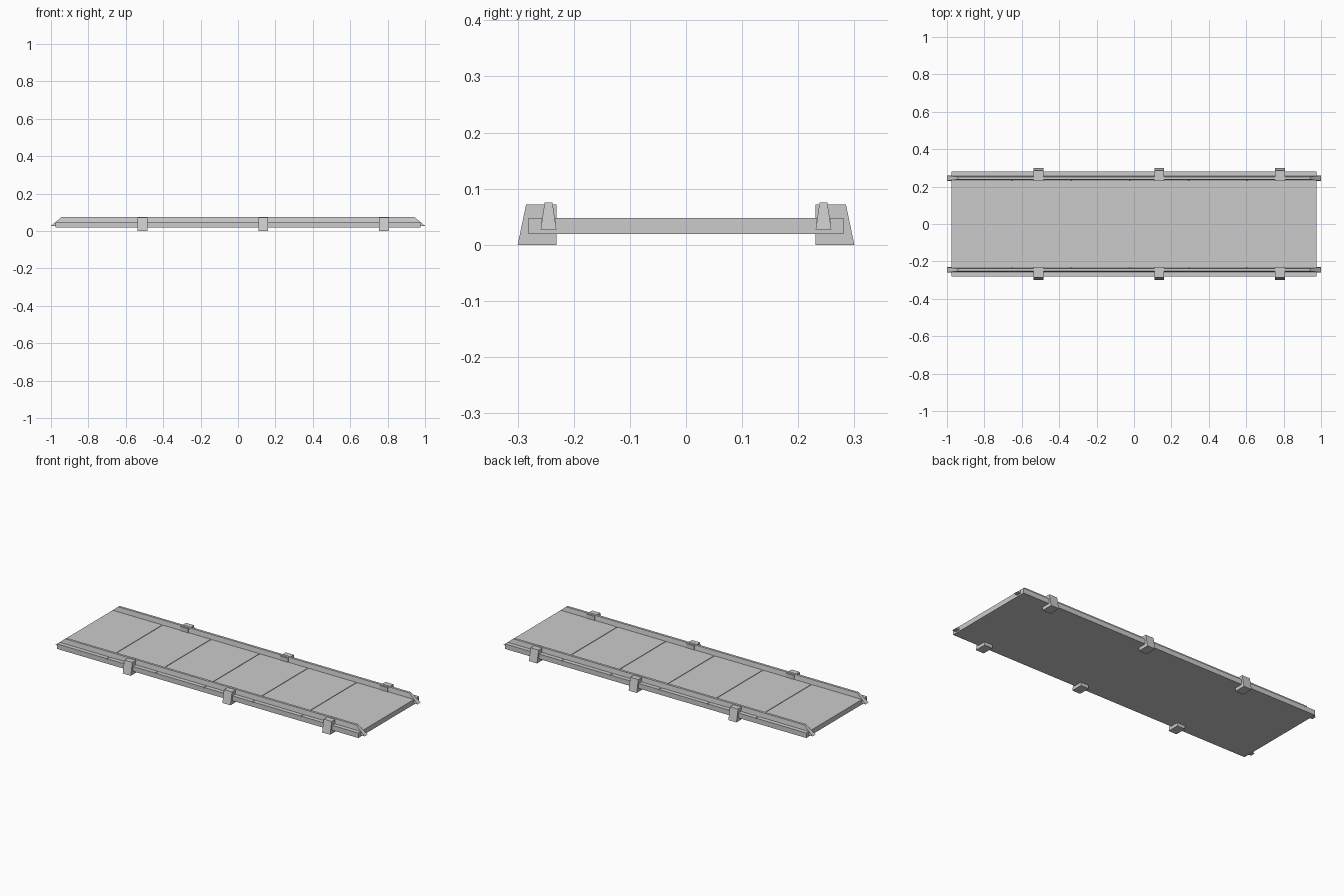
import bpy
import bmesh

if "Cube" in bpy.data.objects:
    bpy.data.objects.remove(bpy.data.objects["Cube"], do_unlink=True)

grey = bpy.data.materials.new("plain_grey")
grey.use_nodes = True
colour = (0.6, 0.6, 0.6, 1)
grey.diffuse_color = colour
grey.node_tree.nodes["Principled BSDF"].inputs["Base Color"].default_value = colour


def finish(name, bm):
    bmesh.ops.recalc_face_normals(bm, faces=bm.faces)
    mesh = bpy.data.meshes.new(name)
    bm.to_mesh(mesh)
    bm.free()
    mesh.materials.append(grey)
    obj = bpy.data.objects.new(name, mesh)
    bpy.context.collection.objects.link(obj)
    return obj


def tapered_block(name, low, high, z0, z1, side):
    """Box whose lower and upper rectangles (x0, x1, y0, y1) may differ."""
    bm = bmesh.new()
    bmesh.ops.create_cube(bm, size=1)
    for v in bm.verts:
        x0, x1, y0, y1 = high if v.co.z > 0 else low
        v.co = (x1 if v.co.x > 0 else x0,
                side * (y1 if v.co.y > 0 else y0),
                z1 if v.co.z > 0 else z0)
    return finish(name, bm)


# Deck: long slab with narrow panel seams across its top
LENGTH, WIDTH, BOTTOM, TOP = 0.975, 0.281, 0.019, 0.048
SEAM, DEPTH = 0.004, 0.003
profile = [(-LENGTH, BOTTOM), (-LENGTH, TOP)]
for i in range(5):
    x = -0.65 + i * 0.314
    profile += [(x - SEAM, TOP), (x - SEAM, TOP - DEPTH),
                (x + SEAM, TOP - DEPTH), (x + SEAM, TOP)]
profile += [(LENGTH, TOP), (LENGTH, BOTTOM)]
bm = bmesh.new()
face = bm.faces.new([bm.verts.new((x, -WIDTH, z)) for x, z in profile])
extruded = bmesh.ops.extrude_face_region(bm, geom=[face])["geom"]
bmesh.ops.translate(bm, vec=(0, 2 * WIDTH, 0),
                    verts=[g for g in extruded if isinstance(g, bmesh.types.BMVert)])
finish("deck", bm)

# Side rails with sloped ends, and the clamps gripping the edges
for label, side in (("front", -1), ("back", 1)):
    tapered_block(label + "_rail", (-1, 1, 0.231, 0.259),
                  (-0.942, 0.942, 0.238, 0.252), 0.027, 0.0755, side)
    for i in range(3):
        x = -0.51 + i * 0.645
        tapered_block(f"{label}_clamp_{i + 1}", (x - 0.026, x + 0.026, 0.231, 0.3),
                      (x - 0.026, x + 0.026, 0.231, 0.285), 0, 0.072, side)
